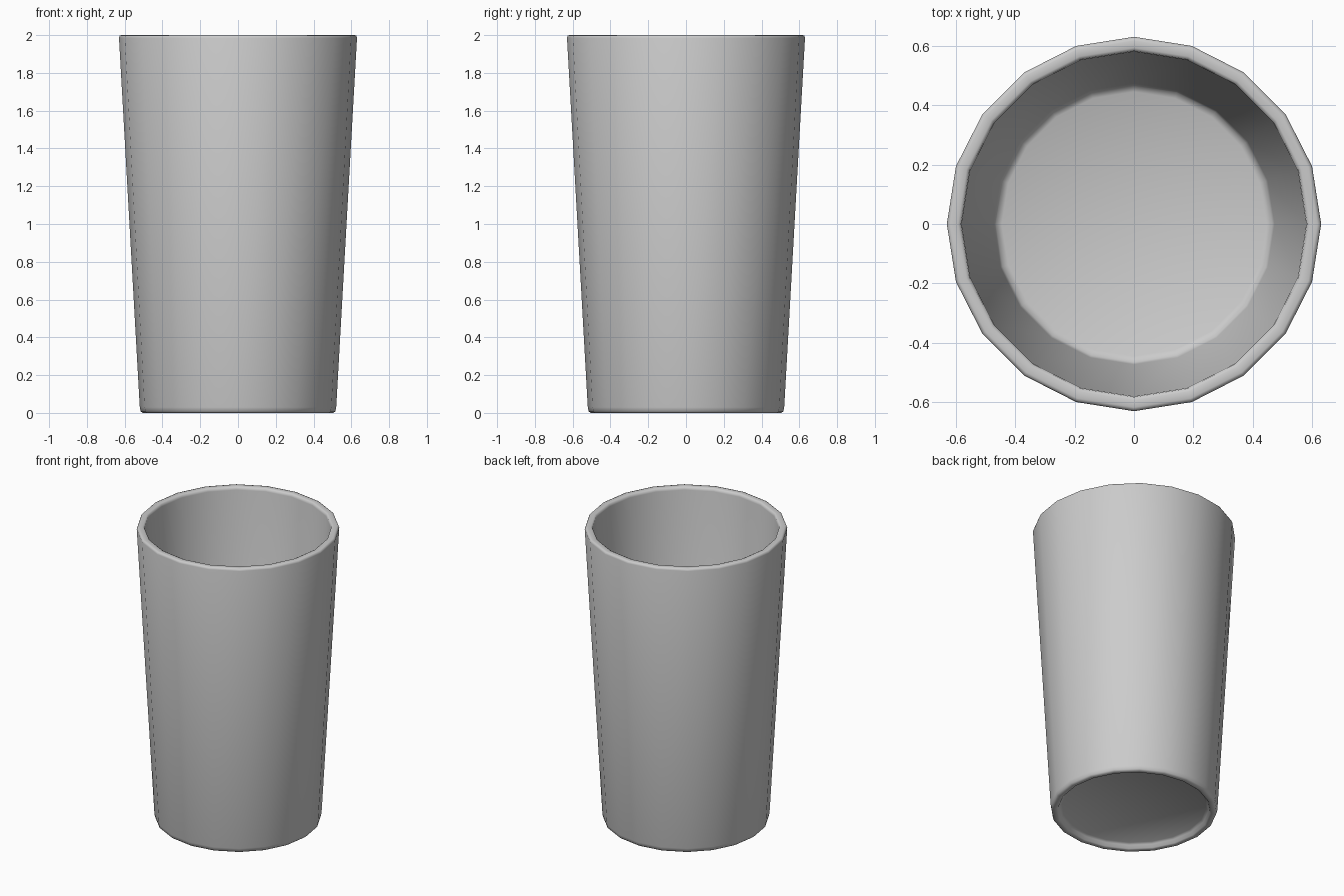
import bpy, bmesh, math

if "Cube" in bpy.data.objects:
    bpy.data.objects.remove(bpy.data.objects["Cube"])

SIDES = 20

# Half profile (radius, height): underside recess, foot, outer wall, rim, inner wall, floor
profile = [
    (0, 0.035), (0.45, 0.035), (0.465, 0.025), (0.475, 0.005), (0.485, 0),
    (0.505, 0), (0.515, 0.008), (0.52, 0.03),
    (0.63, 1.985), (0.626, 1.997), (0.617, 2.0),
    (0.593, 2.0), (0.583, 1.995), (0.58, 1.98),
    (0.473, 0.11), (0.465, 0.09), (0.445, 0.08), (0, 0.08),
]

# Spin the profile into a tapered cup
bm = bmesh.new()
verts = [bm.verts.new((r, 0, z)) for r, z in profile]
edges = [bm.edges.new(pair) for pair in zip(verts, verts[1:])]
bmesh.ops.spin(bm, geom=verts + edges, cent=(0, 0, 0), axis=(0, 0, 1),
               angle=math.tau, steps=SIDES, use_merge=False)
bmesh.ops.remove_doubles(bm, verts=bm.verts[:], dist=0.0005)
bmesh.ops.recalc_face_normals(bm, faces=bm.faces[:])

mesh = bpy.data.meshes.new("cup")
bm.to_mesh(mesh)
bm.free()
cup = bpy.data.objects.new("cup", mesh)
bpy.context.collection.objects.link(cup)

# Smooth shading over the low-poly sides
for poly in mesh.polygons:
    poly.use_smooth = True
